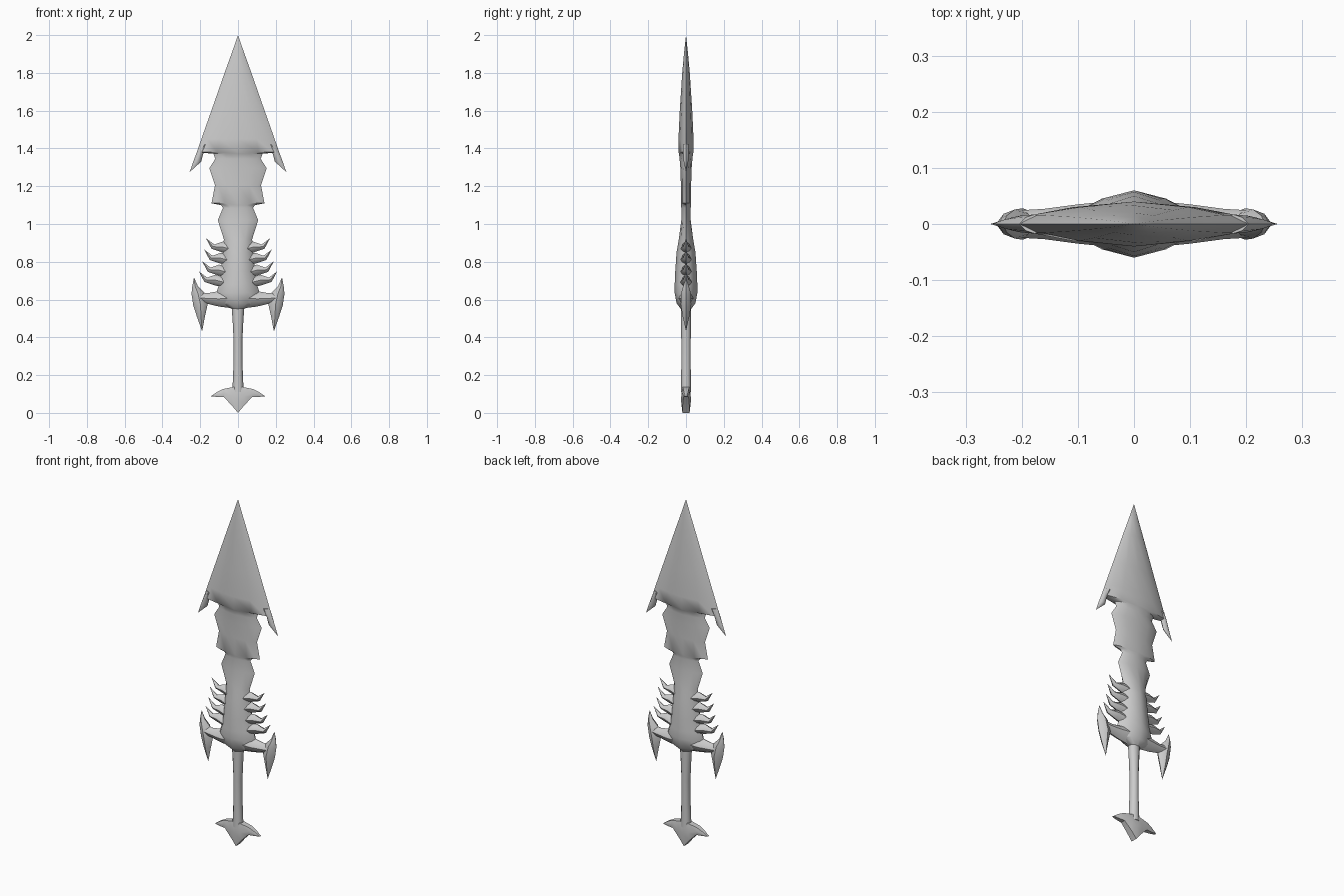
import bpy, bmesh, math
from mathutils import Vector

if "Cube" in bpy.data.objects:
    bpy.data.objects.remove(bpy.data.objects["Cube"])

# Cross-sections: (position across the width, share of the half thickness)
BLADE = [(0, 0), (.08, .4), (.25, .75), (.5, 1), (.75, .75), (.92, .4), (1, 0)]
LENS = [(0, 0), (.2, .7), (.5, 1), (.8, .7), (1, 0)]
BLUNT = [(0, .7), (.5, 1), (1, .7)]
ROUND = [(.5 - .5 * math.cos(math.pi * i / 6), math.sin(math.pi * i / 6)) for i in range(7)]


def loft(name, sections, profile, mirror=False, angle=40):
    """Skin sections given as ((x, z) one edge, (x, z) other edge, half thickness)."""
    bm = bmesh.new()
    loop = [(u, -f) for u, f in profile] + [(u, f) for u, f in reversed(profile)]
    rings = []
    for a, b, t in sections:
        a, b = Vector((a[0], 0, a[1])), Vector((b[0], 0, b[1]))
        rings.append([bm.verts.new(a.lerp(b, u) + Vector((0, f * t, 0))) for u, f in loop])
    n = len(loop)
    for r, s in zip(rings, rings[1:]):
        for i in range(n):
            j = (i + 1) % n
            bm.faces.new((r[i], r[j], s[j], s[i]))
    bm.faces.new(rings[0])
    bm.faces.new(rings[-1])
    bmesh.ops.remove_doubles(bm, verts=bm.verts, dist=1e-5)
    bmesh.ops.recalc_face_normals(bm, faces=bm.faces)
    me = bpy.data.meshes.new(name)
    bm.to_mesh(me)
    bm.free()
    me.shade_smooth()
    me.set_sharp_from_angle(angle=math.radians(angle))
    ob = bpy.data.objects.new(name, me)
    bpy.context.collection.objects.link(ob)
    if mirror:
        ob.modifiers.new("Mirror", 'MIRROR').use_mirror_merge = False
    return ob


def level(rows):
    """Symmetric horizontal sections from (half width, z, half thickness)."""
    return [((-w, z), (w, z), t) for w, z, t in rows]


# Blade: arrow head, notched neck and swelling lower body
loft("blade", level([
    (0, 2, 0), (.035, 1.9, .011), (.071, 1.8, .02), (.141, 1.6, .033), (.194, 1.45, .04),
    (.218, 1.38, .04), (.13, 1.372, .037), (.12, 1.345, .034), (.152, 1.295, .03),
    (.122, 1.205, .027), (.14, 1.11, .027), (.09, 1.1, .026), (.08, 1.085, .025),
    (.107, 1.02, .025), (.075, .92, .038), (.08, .85, .05), (.09, .75, .057),
    (.1, .68, .06), (.115, .635, .06), (.1, .58, .05), (.03, .55, .027)]), BLADE)

# Barbs hanging from the arrow head
loft("head_barb", [((.15, 1.42), (.204, 1.42), .017), ((.183, 1.375), (.22, 1.375), .015),
                   ((.195, 1.33), (.237, 1.33), .012), ((.256, 1.275), (.256, 1.275), 0)],
     LENS, mirror=True)

# Four curved rib spikes on each side
for i, (x, z) in enumerate([(.17, .925), (.18, .866), (.19, .803), (.208, .75)]):
    loft(f"rib_spike_{i + 1}", [
        ((x - .13, z - .03), (x - .13, z - .085), .03),
        ((x - .09, z - .018), (x - .085, z - .075), .024),
        ((x - .045, z - .034), (x - .03, z - .056), .015),
        ((x, z), (x, z), 0)], LENS, mirror=True)

# Guard arms and the double-pointed claws at their ends
loft("guard_arm", [((0, .55), (0, .67), .045), ((.1, .563), (.1, .645), .035),
                   ((.16, .577), (.16, .634), .027), ((.21, .58), (.21, .64), .024)],
     LENS, mirror=True)
loft("guard_claw", [((.233, .718), (.233, .718), 0), ((.212, .67), (.242, .67), .015),
                    ((.178, .636), (.246, .63), .026), ((.16, .578), (.237, .57), .028),
                    ((.174, .515), (.218, .51), .018), ((.19, .432), (.19, .432), 0)],
     LENS, mirror=True)

# Grip
loft("grip", level([(.034, .57, .027), (.028, .48, .026), (.023, .38, .025),
                    (.024, .25, .025), (.03, .11, .026)]), ROUND)

# Winged pommel with a point below
half = [((.143, .088), (.143, .088), .006), ((.115, .085), (.115, .108), .014),
        ((.075, .083), (.08, .126), .02), ((.035, .042), (.03, .136), .025)]
other = [((-a[0], a[1]), (-b[0], b[1]), t) for a, b, t in reversed(half)]
loft("pommel", half + [((0, 0), (0, .14), .027)] + other, BLUNT)
